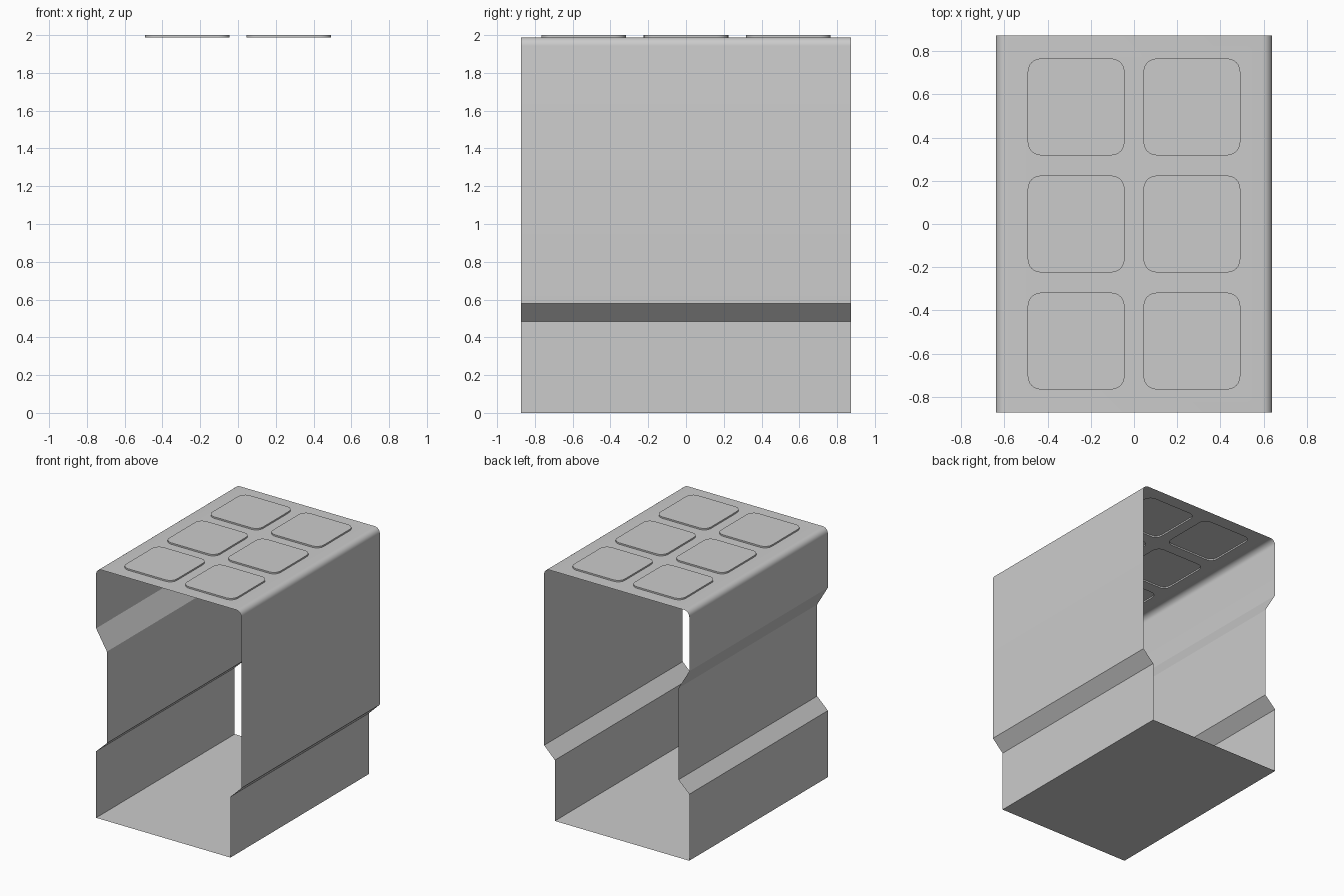
import bpy, bmesh, math

if "Cube" in bpy.data.objects:
    bpy.data.objects.remove(bpy.data.objects["Cube"])

HALF_X, HALF_Y = 0.64, 0.873
TOP, PAD_TOP = 1.988, 2.0
R = 0.045
INNER = 0.545          # x of the stepped-in wall sections


def arc(cx, cz, r, a0, a1, n):
    """Points on an arc, angles in degrees."""
    return [(cx + r * math.cos(math.radians(a0 + (a1 - a0) * i / n)),
             cz + r * math.sin(math.radians(a0 + (a1 - a0) * i / n)))
            for i in range(n + 1)]


def rounded_square(cx, cy, size, r, n=6):
    h = size / 2 - r
    pts = []
    for sx, sy, a in ((1, 1, 0), (-1, 1, 90), (-1, -1, 180), (1, -1, 270)):
        pts += arc(cx + sx * h, cy + sy * h, r, a, a + 90, n)
    return pts


bm = bmesh.new()

# Folded sheet: left shoulder, left wall, floor, right wall, right shoulder
profile = arc(-HALF_X + R, TOP - R, R, 90, 180, 6)
profile += [(-HALF_X, 1.51), (-INNER, 1.35), (-INNER, 0.62), (-HALF_X, 0.53),
            (-HALF_X, 0), (INNER, 0), (INNER, 0.485), (HALF_X, 0.578)]
profile += arc(HALF_X - R, TOP - R, R, 0, 90, 6)
front = [bm.verts.new((x, -HALF_Y, z)) for x, z in profile]
back = [bm.verts.new((x, HALF_Y, z)) for x, z in profile]
for i in range(len(profile) - 1):
    bm.faces.new((front[i], front[i + 1], back[i + 1], back[i]))

# Outline of the top panel
corners = [front[0], front[-1], back[-1], back[0]]
panel_edges = []
for i in range(4):
    a, b = corners[i], corners[(i + 1) % 4]
    panel_edges.append(bm.edges.get((a, b)) or bm.edges.new((a, b)))

# Raised hollow pads, two by three
for px in (-0.268, 0.268):
    for py in (-0.542, 0, 0.542):
        outline = rounded_square(px, py, 0.448, 0.06)
        low = [bm.verts.new((x, y, TOP)) for x, y in outline]
        high = [bm.verts.new((x, y, PAD_TOP)) for x, y in outline]
        bm.faces.new(high)
        for i in range(len(low)):
            j = (i + 1) % len(low)
            bm.faces.new((low[i], low[j], high[j], high[i]))
            panel_edges.append(bm.edges.get((low[i], low[j])))

# Top panel with openings under the pads
bmesh.ops.triangle_fill(bm, edges=panel_edges, use_beauty=True, normal=(0, 0, 1))

# Consistent outward normals
bmesh.ops.recalc_face_normals(bm, faces=bm.faces[:])
cap = max(bm.faces, key=lambda f: f.calc_center_median().z)
if cap.normal.z < 0:
    bmesh.ops.reverse_faces(bm, faces=bm.faces[:])

mesh = bpy.data.meshes.new("folded_shell")
bm.to_mesh(mesh)
bm.free()
shell = bpy.data.objects.new("folded_shell", mesh)
bpy.context.collection.objects.link(shell)
bpy.context.view_layer.objects.active = shell
shell.select_set(True)
bpy.ops.object.shade_smooth_by_angle(angle=math.radians(30))
